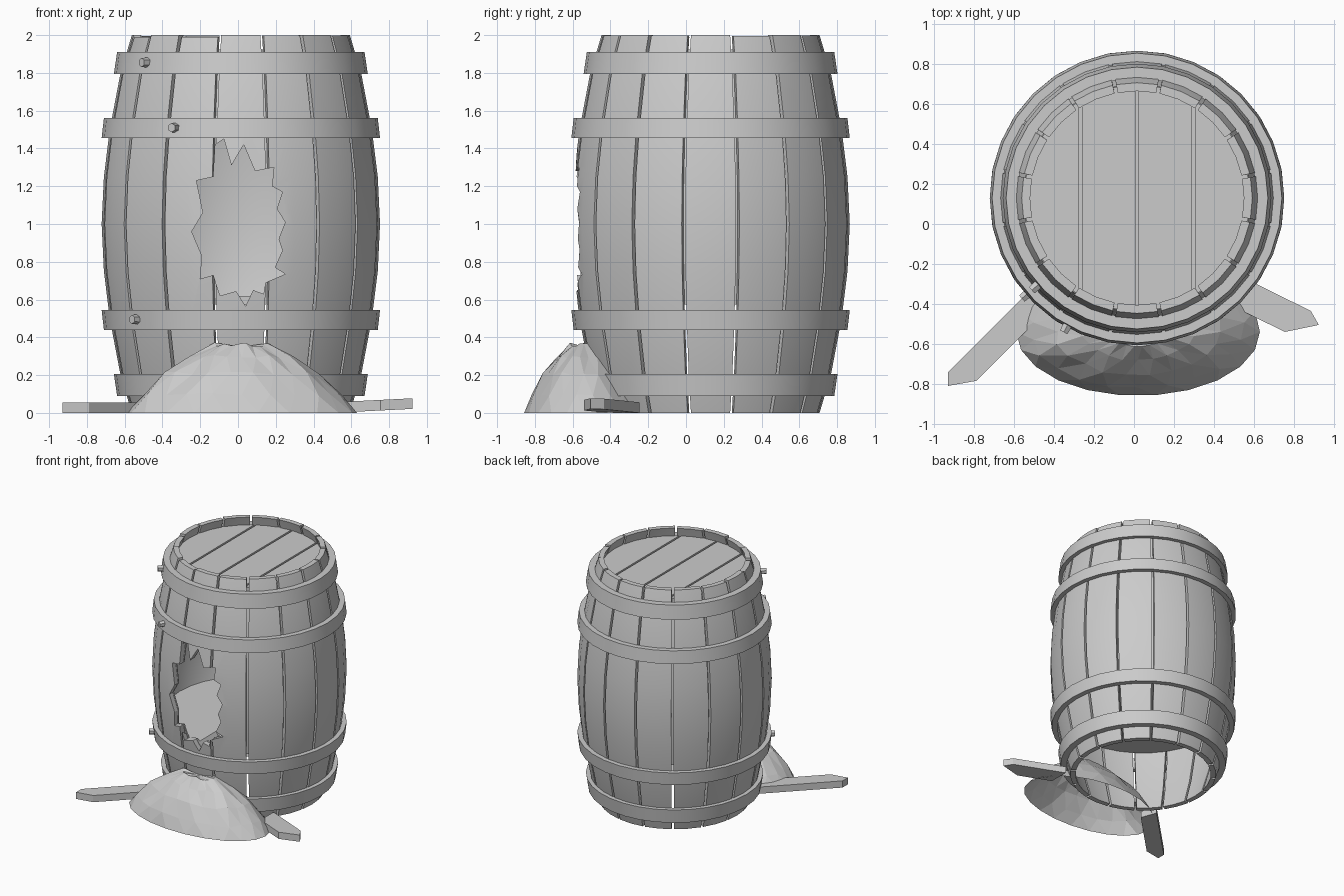
import bpy, bmesh, random
from math import sin, cos, pi, sqrt, radians, atan2
from mathutils import Matrix, Vector

random.seed(4)
if "Cube" in bpy.data.objects:
    bpy.data.objects.remove(bpy.data.objects["Cube"])

CX, CY = 0.015, 0.13          # barrel axis
STAVES = 16
THICK = 0.042
PROFILE = [(0, .577), (.2, .637), (.5, .694), (.75, .725), (1, .737),
           (1.25, .725), (1.5, .694), (1.8, .637), (2, .577)]

grey = bpy.data.materials.new("plain_grey")
grey.use_nodes = True
grey.diffuse_color = (.6, .6, .6, 1)
grey.node_tree.nodes["Principled BSDF"].inputs["Base Color"].default_value = (.6, .6, .6, 1)


def finish(name, bm, smooth=True):
    bmesh.ops.recalc_face_normals(bm, faces=bm.faces)
    mesh = bpy.data.meshes.new(name)
    bm.to_mesh(mesh)
    bm.free()
    mesh.materials.append(grey)
    ob = bpy.data.objects.new(name, mesh)
    bpy.context.collection.objects.link(ob)
    if smooth:
        bpy.ops.object.select_all(action='DESELECT')
        ob.select_set(True)
        bpy.context.view_layer.objects.active = ob
        bpy.ops.object.shade_smooth_by_angle(angle=radians(30))
    return ob


def barrel_radius(z):
    for (z0, r0), (z1, r1) in zip(PROFILE, PROFILE[1:]):
        if z <= z1:
            return r0 + (r1 - r0) * (z - z0) / (z1 - z0)
    return PROFILE[-1][1]


def prism(bm, points, depth):
    """Extrude a closed outline of 3D points along a vector."""
    face = bm.faces.new([bm.verts.new(p) for p in points])
    out = bmesh.ops.extrude_face_region(bm, geom=[face], use_keep_orig=True)
    moved = [v for v in out["geom"] if isinstance(v, bmesh.types.BMVert)]
    bmesh.ops.translate(bm, verts=moved, vec=depth)


def revolve(name, profile, closed, segments=32):
    """Turn (radius, z) points around the barrel axis."""
    bm = bmesh.new()
    verts = [bm.verts.new((r, 0, z)) for r, z in profile]
    pairs = list(zip(verts, verts[1:]))
    if closed:
        pairs.append((verts[-1], verts[0]))
    edges = [bm.edges.new(p) for p in pairs]
    bmesh.ops.spin(bm, geom=verts + edges, cent=(0, 0, 0), axis=(0, 0, 1),
                   angle=2 * pi, steps=segments, use_duplicate=False)
    bmesh.ops.remove_doubles(bm, verts=bm.verts, dist=.0005)
    bmesh.ops.translate(bm, verts=bm.verts, vec=(CX, CY, 0))
    return finish(name, bm)


# Staves: bowed planks with narrow gaps
bm = bmesh.new()
for i in range(STAVES):
    mid = 2 * pi * i / STAVES - pi / 2
    drop = random.uniform(0, .012) if i % 2 else 0
    rings = []
    for z, r in PROFILE:
        half = pi / STAVES - .009 / r
        z = z - drop if z == 2 else z
        ring = []
        for rad, steps in ((r, (-1, 0, 1)), (r - THICK, (1, 0, -1))):
            for s in steps:
                a = mid + s * half
                ring.append(bm.verts.new((CX + rad * cos(a), CY + rad * sin(a), z)))
        rings.append(ring)
    for lo, hi in zip(rings, rings[1:]):
        for k in range(6):
            n = (k + 1) % 6
            bm.faces.new((lo[k], lo[n], hi[n], hi[k]))
    for ring in (rings[0], rings[-1]):
        bm.faces.new((ring[0], ring[1], ring[4], ring[5]))
        bm.faces.new((ring[1], ring[2], ring[3], ring[4]))
staves = finish("staves", bm)

# Inner lining with a raised floor
FLOOR, CEIL = .62, 1.88
heights = [.575, .75, 1, 1.25, 1.5, 1.8, CEIL]
outer = [(barrel_radius(z) - THICK - .003, z) for z in heights]
inner = [(r - .012, max(z, FLOOR)) for r, z in reversed(outer)]
lining = revolve("inner_lining", [(0, .575)] + outer + inner + [(0, FLOOR)], False)

# Jagged hole through the front
HOLE = [(-.075, 1.45), (-.035, 1.31), (.03, 1.42), (.09, 1.28), (.19, 1.3),
        (.18, 1.2), (.235, 1.17), (.205, 1.08), (.25, 1.01), (.215, .92),
        (.235, .86), (.195, .77), (.25, .735), (.145, .69), (.135, .63),
        (.08, .65), (.04, .565), (-.01, .645), (-.095, .62), (-.13, .73),
        (-.2, .71), (-.19, .83), (-.245, .96), (-.185, 1.06), (-.22, 1.23),
        (-.13, 1.25), (-.12, 1.42)]
bm = bmesh.new()
prism(bm, [(x, -1, z) for x, z in HOLE], (0, .7, 0))
cutter = finish("hole_cutter", bm, False)
cutter.hide_render = True
for ob in (staves, lining):
    cut = ob.modifiers.new("hole", 'BOOLEAN')
    cut.operation = 'DIFFERENCE'
    cut.solver = 'EXACT'
    cut.object = cutter
    bpy.context.view_layer.objects.active = ob
    bpy.ops.object.modifier_apply(modifier=cut.name)
bpy.data.objects.remove(cutter)

# Hoops
for name, z0, z1, r0, r1 in (("bottom_hoop", .09, .205, .655, .672),
                             ("lower_hoop", .44, .545, .725, .737),
                             ("upper_hoop", 1.56, 1.455, .725, .737),
                             ("top_hoop", 1.91, 1.795, .655, .672)):
    revolve(name, [(r0, z0), (r1, z1),
                   (barrel_radius(z1) - .006, z1), (barrel_radius(z0) - .006, z0)], True)

# Hexagonal rivets on the hoops
for i, (x, z, r) in enumerate(((-.485, 1.855, .665), (-.335, 1.51, .73), (-.535, .495, .73))):
    dx = x - CX
    out = Vector((dx, -sqrt(r * r - dx * dx), 0)).normalized()
    bm = bmesh.new()
    bmesh.ops.create_cone(bm, cap_ends=True, segments=6, radius1=.027, radius2=.024, depth=.06)
    turn = out.to_track_quat('Z', 'Y').to_matrix().to_4x4()
    spot = Matrix.Translation(Vector((CX, CY, z)) + out * (r + .005))
    bmesh.ops.transform(bm, matrix=spot @ turn, verts=bm.verts)
    finish(f"rivet_{i + 1}", bm, False)

# Lid: four boards over a backing disc
LID = .565
bm = bmesh.new()
for i in range(4):
    a, b = (-LID if i == 0 else (i - 2) * .283 + .008), (LID if i == 3 else (i - 1) * .283 - .008)
    xs = [a + (b - a) * (1 - cos(pi * k / 10)) / 2 for k in range(11)]
    top = [(x, sqrt(max(LID * LID - x * x, 0))) for x in xs]
    low = [(x, -y) for x, y in reversed(top) if y > .001]
    prism(bm, [(CX + x, CY + y, 1.9) for x, y in top + low], (0, 0, .025))
finish("lid_boards", bm, False)
revolve("lid_backing", [(0, 1.88), (.56, 1.88), (.56, 1.9), (0, 1.9)], False)

# Sand heap: faceted dome, partly inside the barrel
bm = bmesh.new()
SEG = 22
rings = []
for t, h in ((1, 0), (.87, .1), (.68, .21), (.45, .3), (.23, .365)):
    ring = []
    for k in range(SEG):
        a = 2 * pi * (k + .5 * (len(rings) % 2)) / SEG
        deep = .32 if sin(a) < 0 else .38
        w = t * (1 if h == 0 else random.uniform(.96, 1.03))
        z = h + (random.uniform(-.012, .008) if h else 0)
        ring.append(bm.verts.new((.02 + .61 * w * cos(a), -.54 + deep * w * sin(a), z)))
    rings.append(ring)
for lo, hi in zip(rings, rings[1:]):
    shift = rings.index(lo) % 2
    for k in range(SEG):
        n = (k + 1) % SEG
        if shift:
            bm.faces.new((lo[k], hi[n], hi[k]))
            bm.faces.new((lo[k], lo[n], hi[n]))
        else:
            bm.faces.new((lo[k], lo[n], hi[k]))
            bm.faces.new((lo[n], hi[n], hi[k]))
peak = bm.verts.new((.02, -.54, .35))
for k in range(SEG):
    bm.faces.new((rings[-1][k], rings[-1][(k + 1) % SEG], peak))
finish("sand_heap", bm, False)

# Broken planks lying at the base
RIGHT = [(-.93, -.74), (-.93, -.81), (-.79, -.785), (-.41, -.405), (-.46, -.27)]
LEFT = [(.5, -.245), (.885, -.435), (.925, -.505), (.755, -.54), (.5, -.415)]
for name, outline, slope in (("right_plank", RIGHT, 0), ("left_plank", LEFT, .05)):
    bm = bmesh.new()
    prism(bm, [(x, y, slope * (x - .5)) for x, y in outline], (0, 0, .056))
    finish(name, bm, False)
